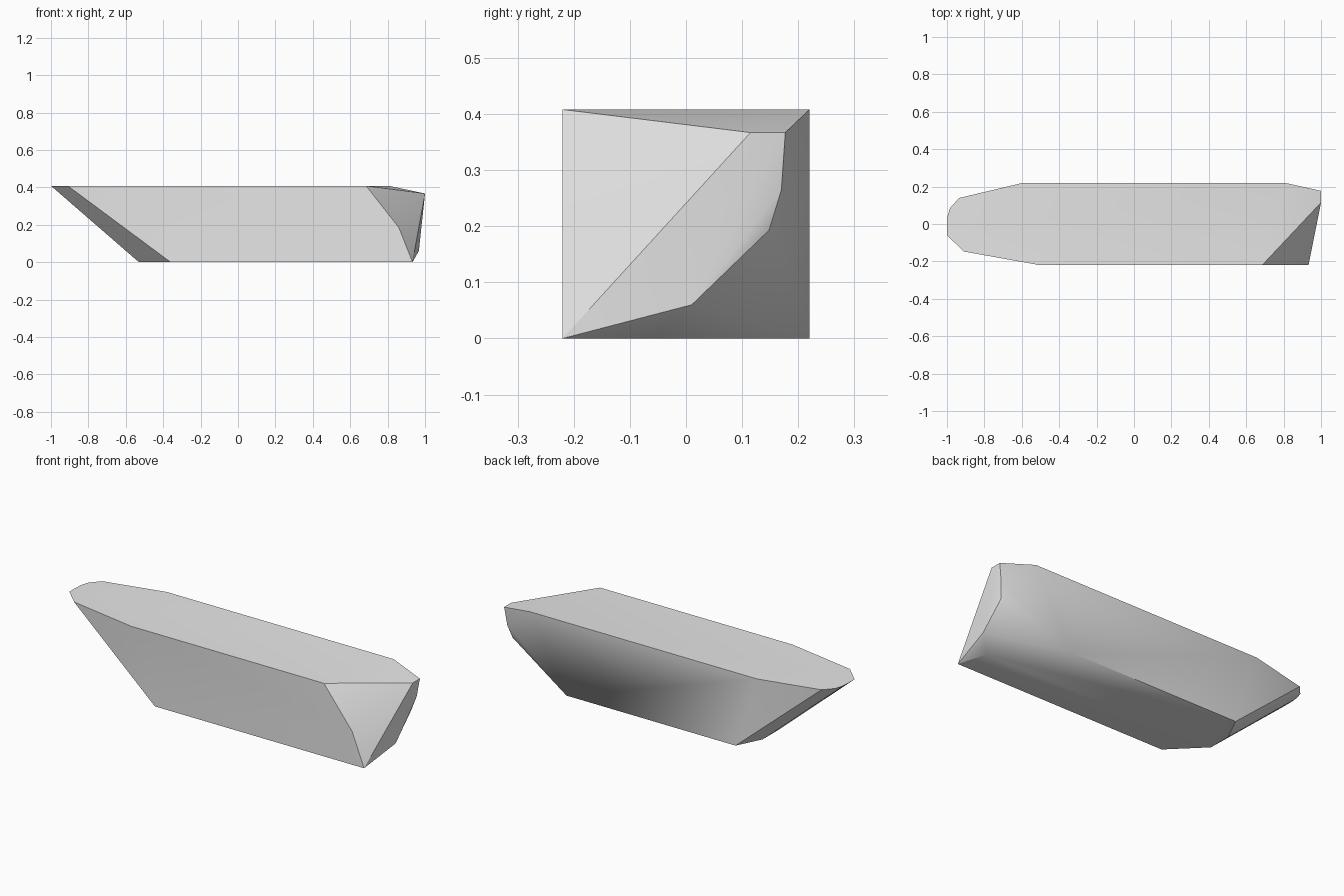
import bpy
import bmesh
from math import radians

cube = bpy.data.objects.get("Cube")
if cube:
    bpy.data.objects.remove(cube, do_unlink=True)

HALF = 0.22      # half width
TOP = 0.408      # deck height

stone = bpy.data.materials.new("light grey")
stone.use_nodes = True
grey = (0.8, 0.8, 0.8, 1)
stone.diffuse_color = grey
stone.node_tree.nodes["Principled BSDF"].inputs["Base Color"].default_value = grey

# flat top outline, back corner round the tapered end to the front corner
top = [(0.807, HALF), (-0.594, HALF), (-0.935, 0.139), (-0.984, 0.085),
       (-0.997, 0.04), (-1, 0), (-1, -0.06), (-0.91, -0.147),
       (-0.503, -HALF), (0.685, -HALF)]
# flat underside outline in the same order
bottom = [(0.585, HALF), (-0.46, HALF), (-0.53, 0.08), (-0.53, -0.05),
          (-0.36, -HALF), (0.933, -HALF), (0.886, -0.06)]
# chipped corners of the blunt end
chips = [(0.86, -HALF, 0.185), (1, 0.115, 0.367), (1, 0.177, 0.367),
         (0.985, 0.17, 0.265), (0.967, 0.148, 0.193), (0.967, 0.01, 0.06)]

# wrap all corners in one faceted convex block
bm = bmesh.new()
points = [(x, y, TOP) for x, y in top] + [(x, y, 0) for x, y in bottom] + chips
for p in points:
    bm.verts.new(p)
hull = bmesh.ops.convex_hull(bm, input=bm.verts[:])
loose = [v for v in bm.verts if not v.link_faces]
bmesh.ops.delete(bm, geom=loose, context='VERTS')
bmesh.ops.dissolve_limit(bm, angle_limit=radians(0.5),
                         verts=bm.verts[:], edges=bm.edges[:])
bmesh.ops.recalc_face_normals(bm, faces=bm.faces[:])

mesh = bpy.data.meshes.new("stone_block")
bm.to_mesh(mesh)
bm.free()
mesh.materials.append(stone)
block = bpy.data.objects.new("stone_block", mesh)
bpy.context.collection.objects.link(block)

# soften shallow facets, keep the hard edges
for o in bpy.context.selected_objects:
    o.select_set(False)
block.select_set(True)
bpy.context.view_layer.objects.active = block
bpy.ops.object.shade_smooth_by_angle(angle=radians(30))
